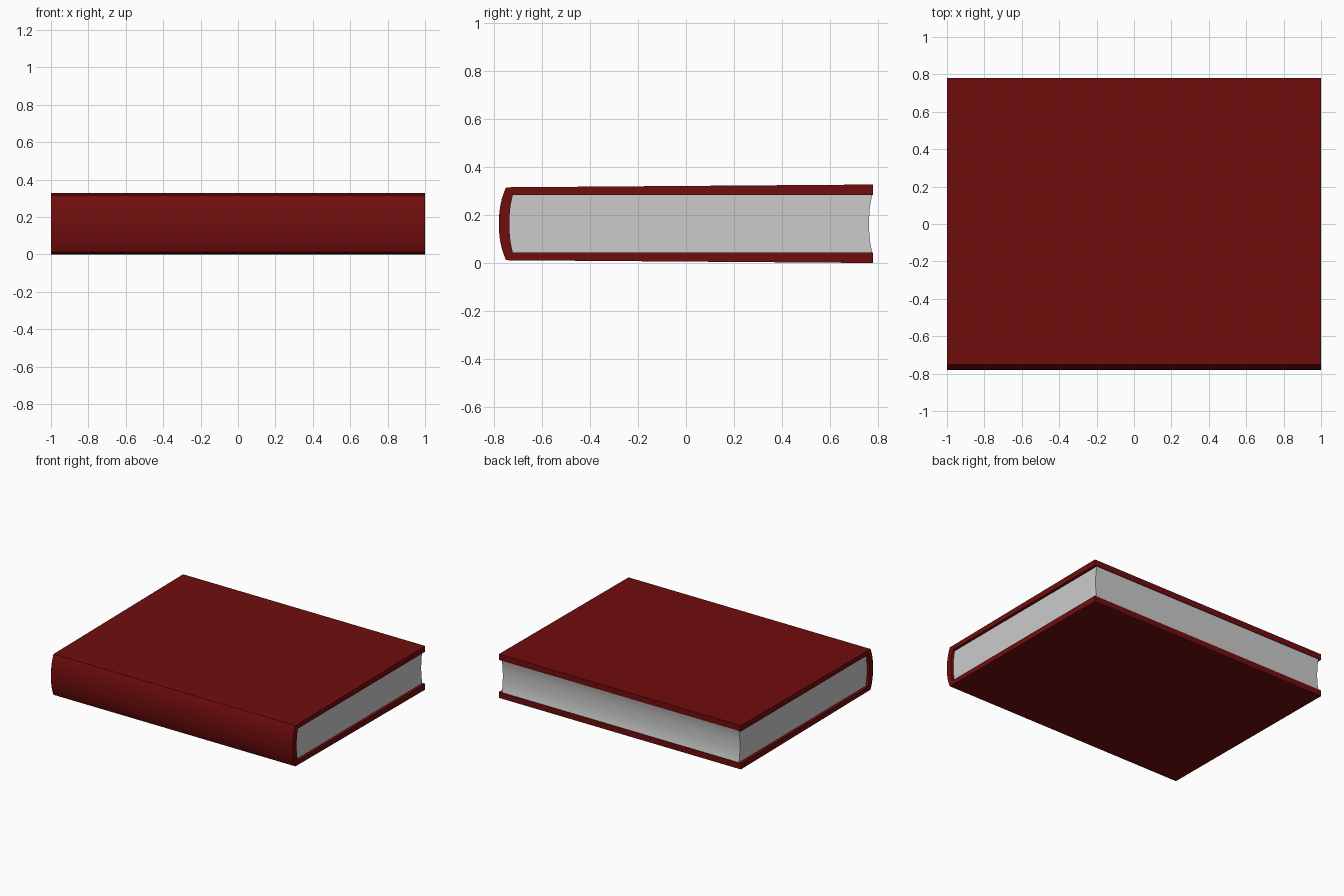
import bpy, bmesh, math

if "Cube" in bpy.data.objects:
    bpy.data.objects.remove(bpy.data.objects["Cube"])

H = 0.327          # total thickness of the book
MID = H / 2


def bow(y_edge, depth, half, n=12, power=2.3):
    """Curved line from top to bottom, bulging towards -y by depth."""
    pts = []
    for i in range(n + 1):
        t = 1 - 2 * i / n
        pts.append((y_edge - depth * (1 - abs(t) ** power), MID + half * t))
    return pts


def extrude_profile(name, profile, half_length, color=None):
    """Sweep a closed y-z profile along x."""
    bm = bmesh.new()
    face = bm.faces.new([bm.verts.new((-half_length, y, z)) for y, z in profile])
    ret = bmesh.ops.extrude_face_region(bm, geom=[face], use_keep_orig=True)
    moved = [g for g in ret["geom"] if isinstance(g, bmesh.types.BMVert)]
    bmesh.ops.translate(bm, verts=moved, vec=(2 * half_length, 0, 0))
    bmesh.ops.recalc_face_normals(bm, faces=bm.faces[:])
    me = bpy.data.meshes.new(name)
    bm.to_mesh(me)
    bm.free()
    ob = bpy.data.objects.new(name, me)
    bpy.context.collection.objects.link(ob)
    if color:
        mat = bpy.data.materials.new(name + "_color")
        mat.diffuse_color = color
        mat.use_nodes = True
        mat.node_tree.nodes["Principled BSDF"].inputs["Base Color"].default_value = mat.diffuse_color
        me.materials.append(mat)
    bpy.ops.object.select_all(action='DESELECT')
    ob.select_set(True)
    bpy.context.view_layer.objects.active = ob
    bpy.ops.object.shade_smooth_by_angle(angle=math.radians(30))
    return ob


# Cover: two boards, slightly thicker at the open edge, joined by a rounded spine
outer = [(0.78, H)] + bow(-0.75, 0.03, 0.152) + [(0.78, 0.0)]
inner = [(0.78, H - 0.283)] + bow(-0.722, 0.014, 0.119)[::-1] + [(0.78, 0.283)]
extrude_profile("cover", outer + inner, 1.0, (0.165, 0.004, 0.004, 1))

# Page block: follows the spine, hollow at the open edge, ends set in a little
pages = bow(-0.722, 0.014, 0.119) + bow(0.776, 0.013, 0.119)[::-1]
extrude_profile("pages", pages, 0.98)
